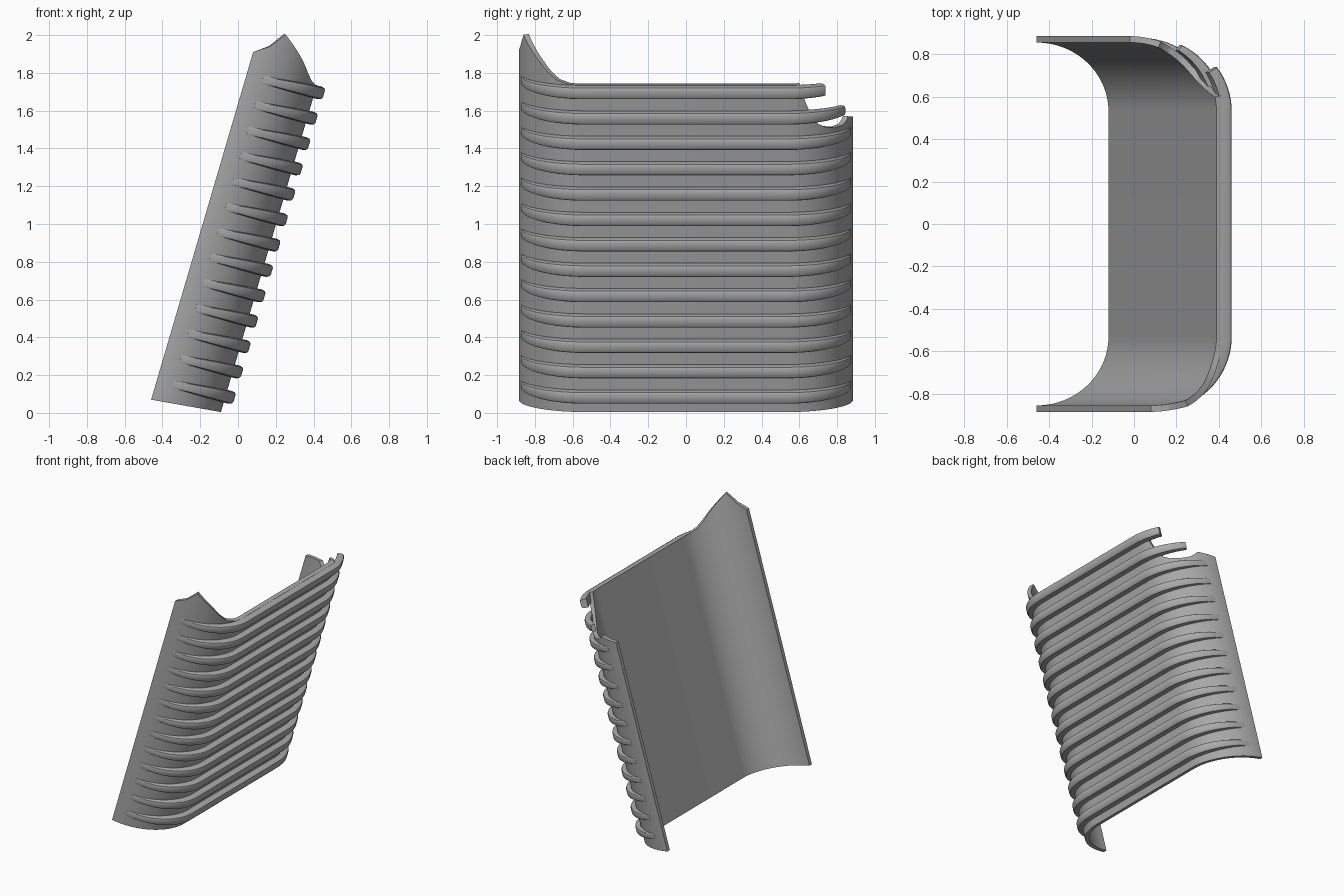
import bpy, math
from mathutils import Vector

if "Cube" in bpy.data.objects:
    bpy.data.objects.remove(bpy.data.objects["Cube"])

LEAN = math.radians(16.36)
ORIGIN = Vector((-0.46, 0, 0.07))
DEPTH = Vector((math.cos(LEAN), 0, -math.sin(LEAN)))
UP = Vector((math.sin(LEAN), 0, math.cos(LEAN)))
FLAT, RU, RY, WALL = 0.53, 0.373, 0.355, 0.03

grey = bpy.data.materials.new("plain_grey")
grey.use_nodes = True
colour = (0.4, 0.4, 0.4, 1)
grey.diffuse_color = colour
grey.node_tree.nodes["Principled BSDF"].inputs["Base Color"].default_value = colour


def place(u, y, w):
    return ORIGIN + DEPTH * u + Vector((0, y, 0)) + UP * w


def section(side, angle, offset=0.0):
    """Depth and y on the U section, angle in degrees away from the flat face."""
    a = math.radians(angle)
    return (RU + offset) * math.cos(a), side * (FLAT + (RY + offset) * math.sin(a))


def blend(points, a):
    for (a0, w0), (a1, w1) in zip(points, points[1:]):
        if a <= a1:
            return w0 + (w1 - w0) * (a - a0) / (a1 - a0)
    return points[-1][1]


def loft(name, rings):
    """Skin closed rings of equal size and cap both ends."""
    n = len(rings[0])
    verts = [p for ring in rings for p in ring]
    faces = [(i * n + j, i * n + (j + 1) % n, (i + 1) * n + (j + 1) % n, (i + 1) * n + j)
             for i in range(len(rings) - 1) for j in range(n)]
    faces += [tuple(reversed(range(n))), tuple(range(len(verts) - n, len(verts)))]
    mesh = bpy.data.meshes.new(name)
    mesh.from_pydata(verts, [], faces)
    mesh.materials.append(grey)
    obj = bpy.data.objects.new(name, mesh)
    bpy.context.collection.objects.link(obj)
    bpy.ops.object.select_all(action="DESELECT")
    obj.select_set(True)
    bpy.context.view_layer.objects.active = obj
    bpy.ops.object.mode_set(mode="EDIT")
    bpy.ops.mesh.select_all(action="SELECT")
    bpy.ops.mesh.normals_make_consistent(inside=False)
    bpy.ops.object.mode_set(mode="OBJECT")
    bpy.ops.object.shade_smooth_by_angle(angle=math.radians(35))
    return obj


# Curved shell: flat front, rounded sides, shaped top edge
front_top = [(0, 1.845), (14, 1.845), (25, 1.86), (34, 1.894), (44, 1.945),
             (55, 1.997), (68, 2.055), (78, 1.972), (90, 1.918)]
back_top = [(0, 1.845), (12, 1.845), (16, 1.76), (20, 1.698), (28, 1.62), (36, 1.592),
            (46, 1.576), (58, 1.574), (64, 1.588), (68, 1.604), (90, 1.563)]
angles = list(range(0, 91, 2))
stations = [(-1, a, front_top) for a in reversed(angles)] + [(1, a, back_top) for a in angles]
rings = []
for side, a, top in stations:
    w = blend(top, a)
    uo, yo = section(side, a)
    ui, yi = section(side, a, -WALL)
    rings.append([place(uo, yo, 0.11 * uo), place(uo, yo, w),
                  place(ui, yi, w), place(ui, yi, 0.11 * ui)])
loft("shell", rings)


# Raised grip ribs that fade into the rounded sides
def rib(name, height, back_end):
    fade = 76
    path = [(-1, a) for a in range(fade, -1, -4)] + [(1, a) for a in range(0, back_end + 1, 4)]
    rings = []
    for side, a in path:
        t = a / fade
        p = 0.048 * (1 - t * t) + 0.001
        h = 0.035 * (1 - 0.45 * t * t)
        outline = [(-0.008, -h), (p * 0.55, -h), (p * 0.88, -h * 0.85), (p, -h * 0.55)]
        outline += [(o, -k) for o, k in reversed(outline)]
        ring = []
        for offset, k in outline:
            u, y = section(side, a, offset)
            ring.append(place(u, y, height + 0.06 * (u - 0.4) + k))
        rings.append(ring)
    loft(name, rings)


COUNT = 13
for i in range(COUNT):
    end = {COUNT - 1: 32, COUNT - 2: 56}.get(i, 76)
    rib(f"grip_rib_{i + 1}", 0.13 + 0.14 * i, end)
